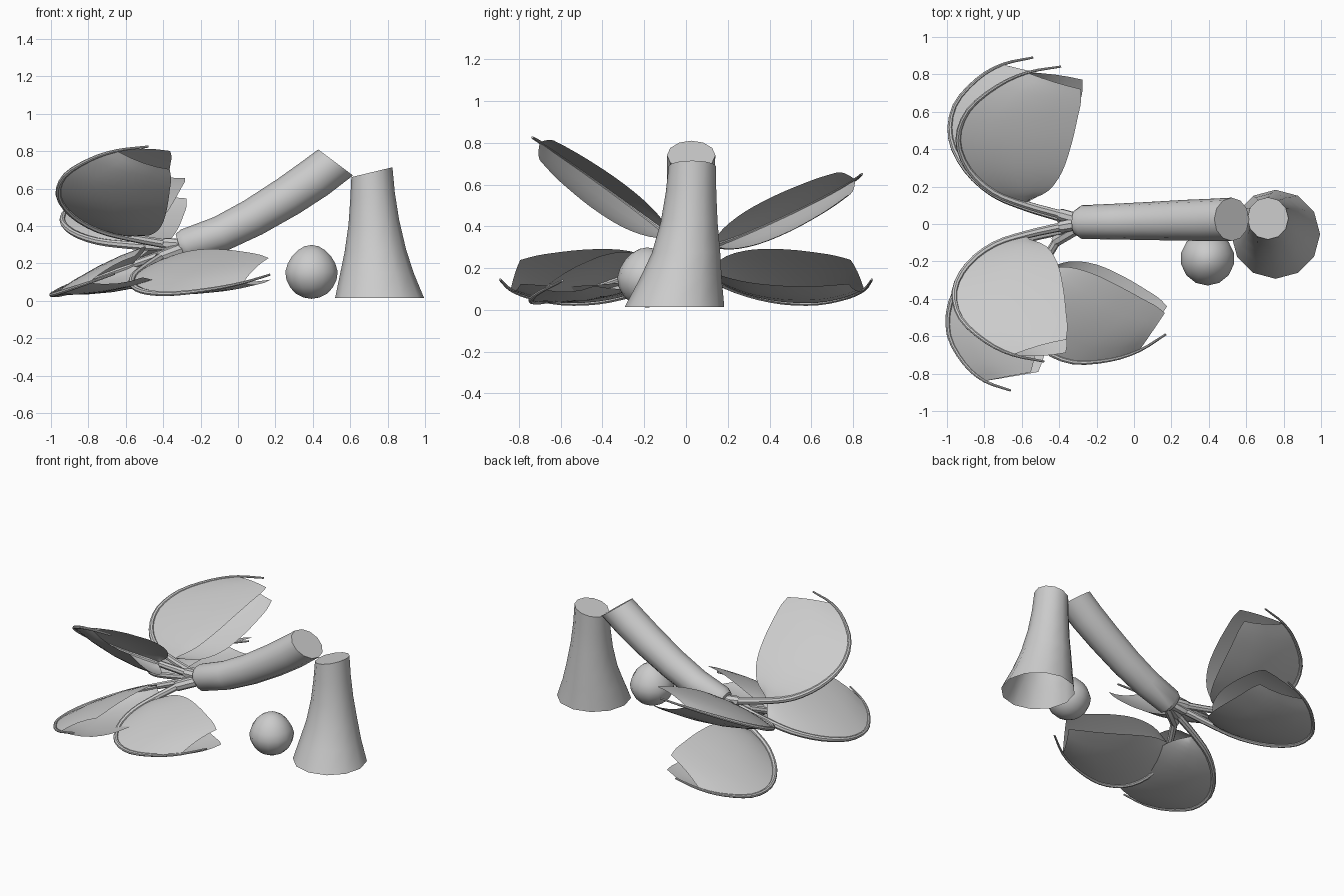
import bpy, bmesh, math
from mathutils import Vector as V

if "Cube" in bpy.data.objects:
    bpy.data.objects.remove(bpy.data.objects["Cube"])


def finish(name, bm, angle=40):
    bmesh.ops.recalc_face_normals(bm, faces=bm.faces)
    me = bpy.data.meshes.new(name)
    bm.to_mesh(me)
    bm.free()
    ob = bpy.data.objects.new(name, me)
    bpy.context.collection.objects.link(ob)
    bpy.ops.object.select_all(action='DESELECT')
    ob.select_set(True)
    bpy.context.view_layer.objects.active = ob
    bpy.ops.object.shade_smooth_by_angle(angle=math.radians(angle))
    return ob


def tube(name, rings, ref, sides, cap_start=True, cap_end=True):
    """Skin through rings of (centre, axis, radius); ref keeps rings aligned."""
    bm = bmesh.new()
    loops = []
    for c, ax, r in rings:
        a = V(ref).cross(V(ax)).normalized()
        b = V(ax).normalized().cross(a)
        loops.append([bm.verts.new(V(c) + r * (math.cos(t) * a + math.sin(t) * b))
                      for t in (2 * math.pi * i / sides for i in range(sides))])
    for p, q in zip(loops, loops[1:]):
        for i in range(sides):
            j = (i + 1) % sides
            bm.faces.new((p[i], p[j], q[j], q[i]))
    if cap_start:
        bm.faces.new(loops[0])
    if cap_end:
        bm.faces.new(loops[-1])
    return finish(name, bm)


def smooth(pts, steps=3):
    """Catmull-Rom refinement of a short point list."""
    P = [V(p) for p in pts]
    P = [2 * P[0] - P[1]] + P + [2 * P[-1] - P[-2]]
    out = []
    for i in range(1, len(P) - 2):
        a, b, c, d = P[i - 1:i + 3]
        for k in range(steps):
            t = k / steps
            out.append(0.5 * (2 * b + (c - a) * t + (2 * a - 5 * b + 4 * c - d) * t ** 2
                              + (3 * b - a - 3 * c + d) * t ** 3))
    return out + [P[-2]]


# Leaf template: (forward, along chord, sideways) shares
RIB = [(0, 0, 0), (.34, .057, 0), (.66, .136, 0), (.9, .284, 0), (1, .477, 0),
       (.9, .68, 0), (.62, .85, 0), (.33, .95, 0), (0, 1, 0)]
EDGE = [(.32, .09, .005), (.12, .18, .05), (-.02, .33, .08), (-.11, .52, .088),
        (-.17, .7, .08), (-.2, .8, .07), (-.2, .88, .058)]


def leaf(name, start, bulge, tip):
    S, E, T = V(start), V(bulge), V(tip)
    C = T - S
    W = E - S - .477 * C
    n = C.cross(W).normalized()
    if n.z < 0:
        n = -n

    def place(p):
        return S + W * p[0] + C * p[1] + n * p[2]

    # stalk running along the outer fold
    pts = [place(p) for p in smooth(RIB)]
    m = len(pts) - 1
    rings = [(p, pts[min(i + 1, m)] - pts[max(i - 1, 0)], .024 - .018 * i / m)
             for i, p in enumerate(pts)]
    tube(name + "_stalk", rings, n, 8)
    # socket joining stalk to trunk
    root = V((-.25, .01, .295))
    ax = S - root
    tube(name + "_socket", [(root, ax, .035), (S, ax, .033), (S + ax * .1, ax, .026)],
         (0, .3, 1), 8)
    # folded pair of bulging blades, the lower one hanging wider
    bm = bmesh.new()
    rows = []
    for r, e in zip(smooth(RIB[1:8]), smooth(EDGE)):
        row = []
        for s in (-1, -.75, -.5, -.25, 0, .25, .5, .75, 1):
            k = abs(s)
            w = e[2] * (2.1 * k - 1.1 * k * k) * (.88 if s > 0 else -1.2)
            q = r.lerp(e, k)
            row.append(bm.verts.new(place((q[0], q[1], w))))
        rows.append(row)
    for p, q in zip(rows, rows[1:]):
        for i in range(8):
            bm.faces.new((p[i], p[i + 1], q[i + 1], q[i]))
    finish(name + "_blades", bm, 60)


leaf("leaf_front_upper", (-.39, -.015, .305), (-.96, -.36, .565), (-.48, -.735, .825))
leaf("leaf_back_upper", (-.39, .05, .285), (-.94, .45, .435), (-.39, .842, .65))
leaf("leaf_back_lower", (-.39, .035, .255), (-.98, .46, .04), (-.54, .89, .145))
leaf("leaf_front_lower", (-.39, -.035, .255), (-.98, -.42, .04), (-.66, -.89, .145))
leaf("leaf_front_side", (-.41, -.085, .235), (-.48, -.67, .045), (.17, -.59, .14))

# Fallen trunk, bent and snapped at its thick end
tube("fallen_trunk", [((-.315, .01, .295), (1, 0, .3), .065),
                      ((-.28, .01, .295), (1, 0, .3), .09),
                      ((-.09, .013, .36), (1, 0, .45), .096),
                      ((.08, .016, .445), (1, 0, .56), .102),
                      ((.27, .02, .56), (1, 0, .66), .109),
                      ((.41, .022, .655), (1, 0, .8), .113),
                      ((.522, .025, .74), (.6, 0, .8), .116)], (0, 1, 0), 12)

# Standing stump with flared open foot and slanted top
tube("stump", [((.757, -.055, .015), (0, 0, 1), .238),
               ((.743, -.025, .15), (0, 0, 1), .196),
               ((.734, 0, .27), (-.05, 0, 1), .164),
               ((.726, .015, .42), (-.1, 0, 1), .136),
               ((.719, .024, .56), (-.18, 0, 1), .121),
               ((.716, .03, .688), (-.24, 0, 1), .113)], (0, 1, 0), 12, cap_start=False)

# Nut on the ground, slightly narrower at the top
bm = bmesh.new()
bmesh.ops.create_uvsphere(bm, u_segments=14, v_segments=10, radius=.144)
for v in bm.verts:
    f = 1 - .15 * max(0, v.co.z / .144)
    v.co = V((v.co.x * f + .393, v.co.y * f - .185, v.co.z + .155))
finish("nut", bm)
